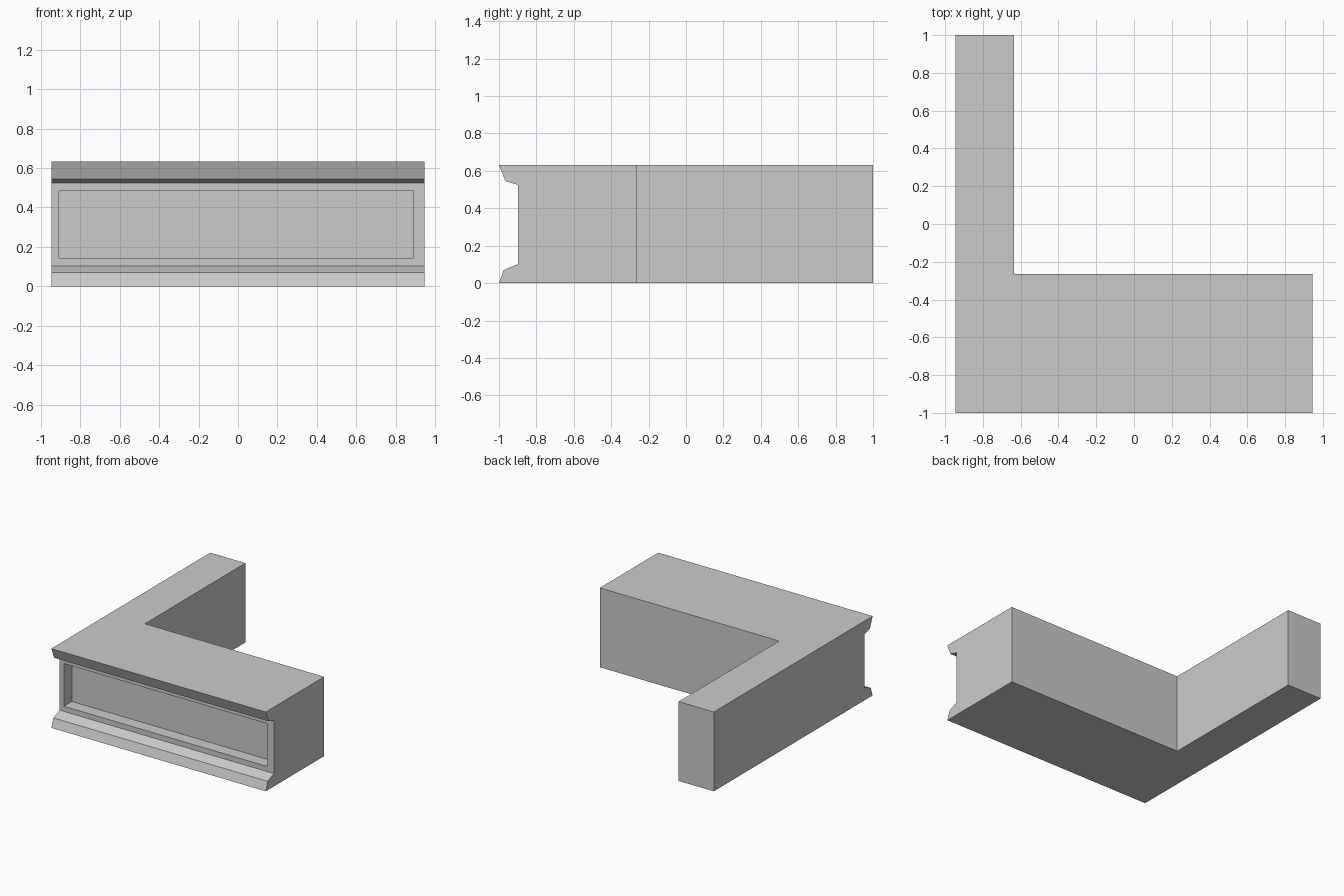
import bpy, bmesh, math
from mathutils import Vector

if "Cube" in bpy.data.objects:
    bpy.data.objects.remove(bpy.data.objects["Cube"])

X0, X1, XI = -0.945, 0.945, -0.635   # left end, right end, inner corner
BACK, HEIGHT, FRONT = -0.265, 0.632, -0.897

# Moulded front cross-section (y, z)
profile = [(-1, 0), (-0.975, 0.07), (FRONT, 0.102), (FRONT, 0.525),
           (-0.965, 0.545), (-1, HEIGHT), (BACK, HEIGHT), (BACK, 0)]

bm = bmesh.new()

# Front bar: sweep the profile along x with a break at the inner corner
rings = [[bm.verts.new((x, y, z)) for y, z in profile] for x in (X0, XI, X1)]
for a, b in zip(rings, rings[1:]):
    for i in range(len(profile)):
        j = (i + 1) % len(profile)
        bm.faces.new((a[i], b[i], b[j], a[j]))
bm.faces.new(rings[0])
bm.faces.new(rings[-1][::-1])

# Side arm: pull the left part of the back face to y = 1
bm.faces.ensure_lookup_table()
arm = [f for f in bm.faces
       if all(abs(v.co.y - BACK) < 1e-5 and v.co.x < XI + 1e-5 for v in f.verts)]
res = bmesh.ops.extrude_face_region(bm, geom=arm)
for v in res["geom"]:
    if isinstance(v, bmesh.types.BMVert):
        v.co.y = 1
bmesh.ops.delete(bm, geom=[f for f in arm if f.is_valid], context='FACES')

# Merge coplanar pieces into clean flat faces
bmesh.ops.recalc_face_normals(bm, faces=bm.faces)
bmesh.ops.dissolve_limit(bm, angle_limit=math.radians(1),
                         verts=bm.verts, edges=bm.edges)

# Recessed front panel
panel = next(f for f in bm.faces
             if all(abs(v.co.y - FRONT) < 1e-5 for v in f.verts))
cx, cz = 0, panel.calc_center_median().z
bmesh.ops.inset_individual(bm, faces=[panel], thickness=0.04)
for v in panel.verts:
    v.co.x = -0.907 if v.co.x < cx else 0.889
    v.co.z = 0.143 if v.co.z < cz else 0.483
res = bmesh.ops.extrude_face_region(bm, geom=[panel])
bmesh.ops.translate(bm, vec=Vector((0, 0.1, 0)),
                    verts=[v for v in res["geom"] if isinstance(v, bmesh.types.BMVert)])
if panel.is_valid:
    bmesh.ops.delete(bm, geom=[panel], context='FACES')
bmesh.ops.recalc_face_normals(bm, faces=bm.faces)

mesh = bpy.data.meshes.new("corner_counter")
bm.to_mesh(mesh)
bm.free()
bpy.context.collection.objects.link(bpy.data.objects.new("corner_counter", mesh))
